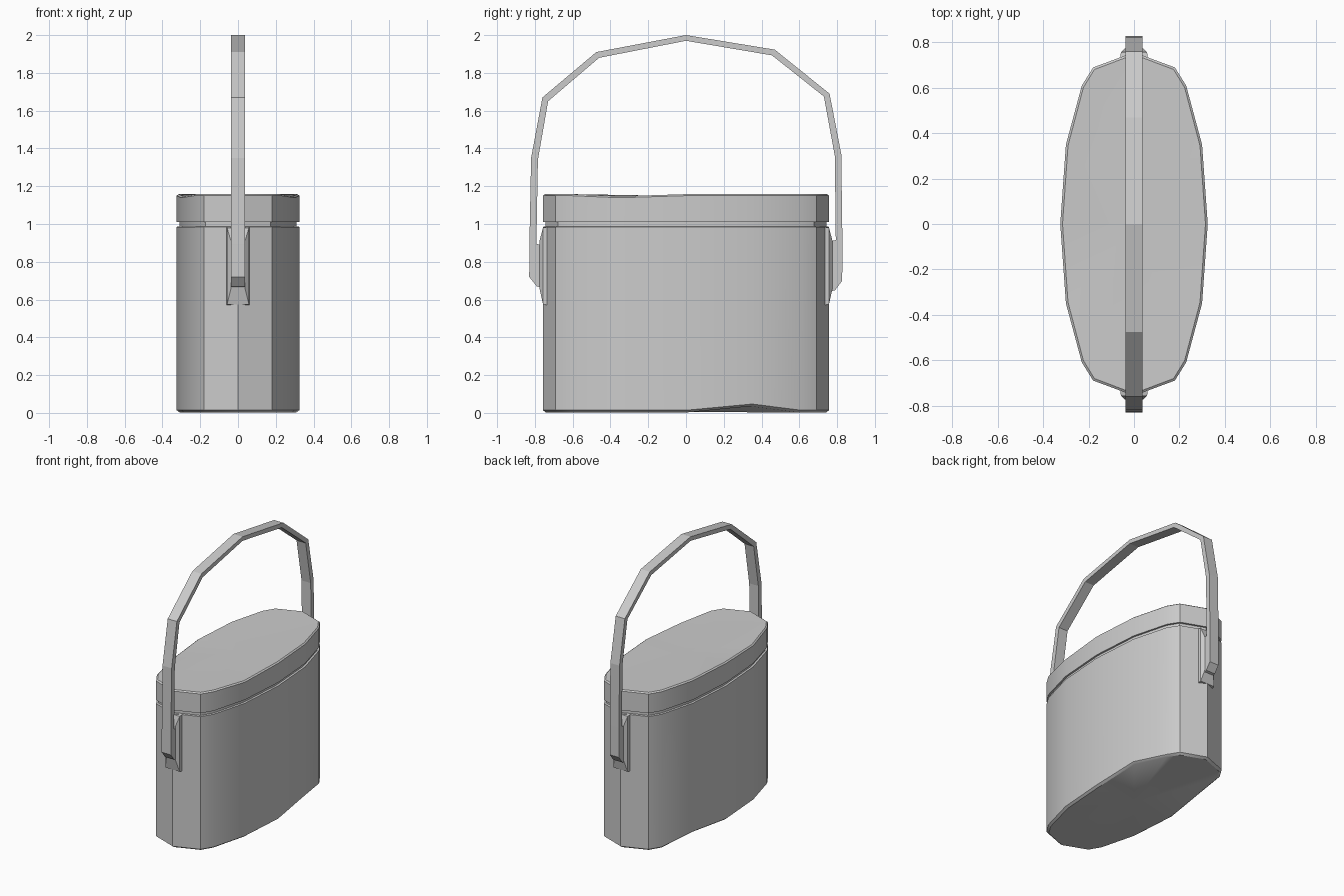
import bpy, bmesh

if "Cube" in bpy.data.objects:
    bpy.data.objects.remove(bpy.data.objects["Cube"])

# one quarter of the faceted oval outline, mirrored to a full ring
QUARTER = [(0.325, 0), (0.30, 0.35), (0.23, 0.61), (0.18, 0.69), (0, 0.757)]
half = QUARTER + [(-x, y) for x, y in QUARTER[-2::-1]]
OUTLINE = half + [(x, -y) for x, y in half[-2:0:-1]]


def finish(bm, name, smooth=False):
    bmesh.ops.recalc_face_normals(bm, faces=bm.faces[:])
    me = bpy.data.meshes.new(name)
    bm.to_mesh(me)
    bm.free()
    ob = bpy.data.objects.new(name, me)
    bpy.context.collection.objects.link(ob)
    if smooth:
        bpy.ops.object.select_all(action='DESELECT')
        bpy.context.view_layer.objects.active = ob
        ob.select_set(True)
        bpy.ops.object.shade_smooth_by_angle(angle=0.6)
    return ob


def stack(name, layers, bottom_mid, top_mid, shift=lambda x, y, z: z):
    """Loft the outline through (z, inset) layers and close with fans."""
    bm = bmesh.new()
    rings = []
    for z, d in layers:
        rings.append([bm.verts.new((x * (1 - d / 0.325), y * (1 - d / 0.757), shift(x, y, z)))
                      for x, y in OUTLINE])
    n = len(OUTLINE)
    for a, b in zip(rings, rings[1:]):
        for i in range(n):
            j = (i + 1) % n
            bm.faces.new((a[i], a[j], b[j], b[i]))
    for ring, mid in ((rings[0], bottom_mid), (rings[-1], top_mid)):
        c = bm.verts.new((0, 0, mid))
        for i in range(n):
            bm.faces.new((ring[i], ring[(i + 1) % n], c))
    return finish(bm, name, True)


# container with a slightly dented base edge
stack("container", [(0.002, 0.016), (0.014, 0), (0.985, 0), (0.987, 0.014), (1.02, 0.014)],
      0.005, 1.02, lambda x, y, z: z + 0.033 if z < 0.1 and 0.3 < y < 0.4 else z)

# lid with softly dished top
stack("lid", [(1.01, 0.014), (1.01, 0), (1.15, 0), (1.158, 0.01)],
      1.01, 1.148, lambda x, y, z: z - 0.011 if z > 1.1 and -0.4 < y < -0.3 else z)

# tapered brackets on both ends
for s, name in ((-1, "front_bracket"), (1, "back_bracket")):
    bm = bmesh.new()
    rects = []
    for y, w, z0, z1 in ((0.73, 0.06, 0.57, 0.985), (0.757, 0.058, 0.575, 0.98), (0.776, 0.037, 0.66, 0.91)):
        rects.append([bm.verts.new((x, s * y, z)) for x, z in ((-w, z0), (w, z0), (w, z1), (-w, z1))])
    for a, b in zip(rects, rects[1:]):
        for i in range(4):
            j = (i + 1) % 4
            bm.faces.new((a[i], a[j], b[j], b[i]))
    bm.faces.new(rects[0])
    bm.faces.new(rects[-1])
    finish(bm, name)

# carrying handle: outer and inner (y, z) pairs swept across the width
HANDLE = [((-0.79, 0.67), (-0.77, 0.665)), ((-0.83, 0.72), (-0.77, 0.72)),
          ((-0.829, 0.89), (-0.77, 0.89)), ((-0.829, 0.895), (-0.792, 0.895)),
          ((-0.82, 1.35), (-0.784, 1.34)), ((-0.76, 1.67), (-0.73, 1.65)),
          ((-0.475, 1.91), (-0.46, 1.88)), ((0, 2.0), (0, 1.97)),
          ((0.47, 1.923), (0.455, 1.893)), ((0.76, 1.69), (0.73, 1.675)),
          ((0.822, 1.37), (0.788, 1.36)), ((0.828, 0.92), (0.793, 0.915)),
          ((0.828, 0.915), (0.774, 0.91)), ((0.827, 0.70), (0.774, 0.70)),
          ((0.79, 0.65), (0.774, 0.645))]
bm = bmesh.new()
W = 0.037
secs = [[bm.verts.new((x, *p)) for x, p in ((-W, o), (W, o), (W, i), (-W, i))] for o, i in HANDLE]
for a, b in zip(secs, secs[1:]):
    for k in range(4):
        m = (k + 1) % 4
        bm.faces.new((a[k], a[m], b[m], b[k]))
bm.faces.new(secs[0])
bm.faces.new(secs[-1])
finish(bm, "handle")
